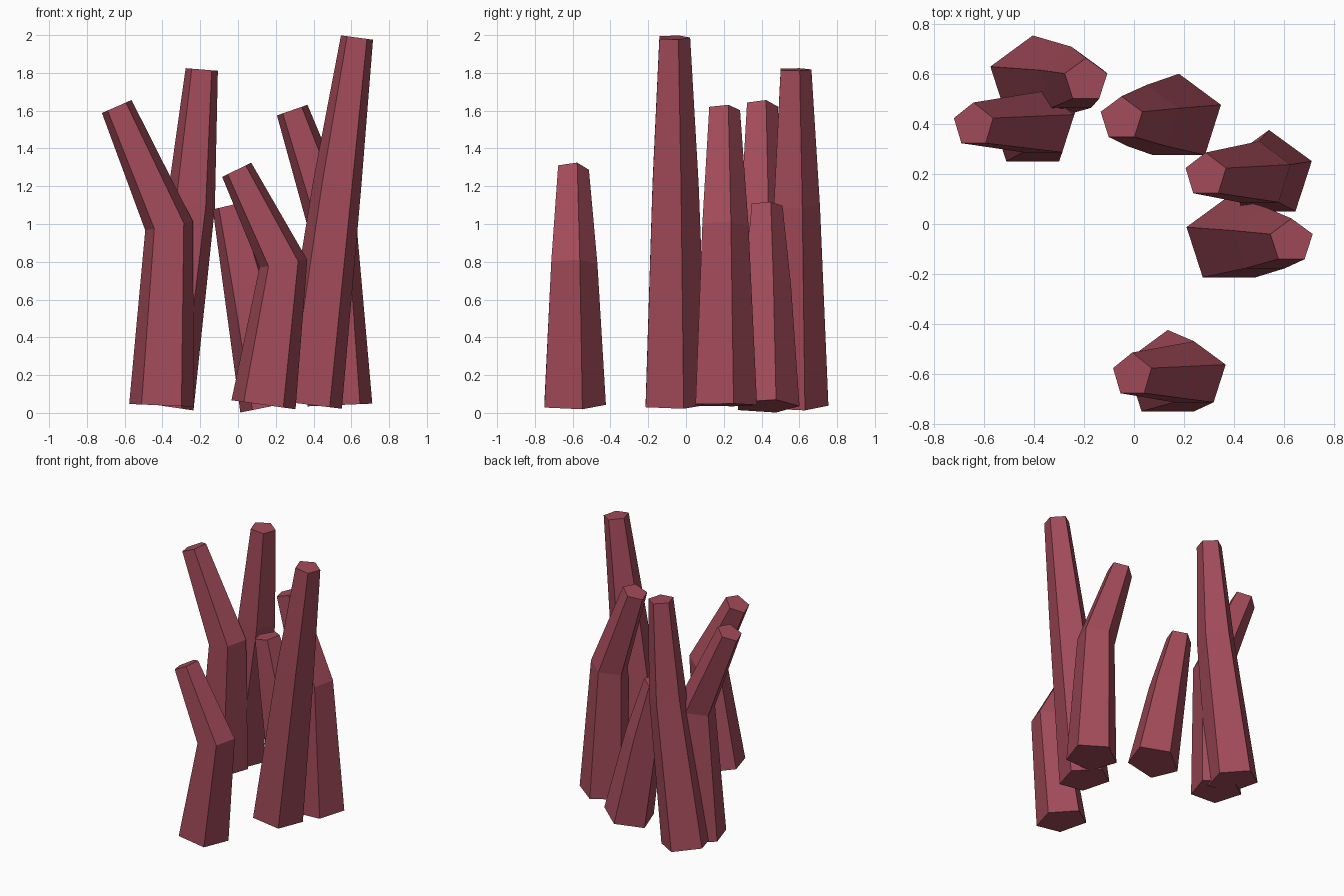
import bpy, bmesh, math
from mathutils import Vector, Matrix

if "Cube" in bpy.data.objects:
    bpy.data.objects.remove(bpy.data.objects["Cube"])

SIDES = 5
RADII = (0.18, 0.135, 0.09)

mat = bpy.data.materials.new("dark_red")
mat.diffuse_color = (0.36, 0.07, 0.10, 1)
mat.use_nodes = True
mat.node_tree.nodes["Principled BSDF"].inputs["Base Color"].default_value = mat.diffuse_color


def stalk(name, y, path):
    """Tapered five-sided stalk following a bent (x, z) path at depth y."""
    pts = [Vector((x, y, z)) for x, z in path]
    lean = [math.atan2(b.x - a.x, b.z - a.z) for a, b in zip(pts, pts[1:])]
    tilts = (lean[0], sum(lean) / 2, lean[1])
    bm = bmesh.new()
    rings = []
    for p, r, t in zip(pts, RADII, tilts):
        rot = Matrix.Rotation(t, 3, 'Y')
        ring = []
        for i in range(SIDES):
            a = math.pi / 2 + i * 2 * math.pi / SIDES
            ring.append(bm.verts.new(p + rot @ Vector((r * math.cos(a), r * math.sin(a), 0))))
        rings.append(ring)
    # side walls and end caps
    for lo, hi in zip(rings, rings[1:]):
        for i in range(SIDES):
            j = (i + 1) % SIDES
            bm.faces.new((lo[i], lo[j], hi[j], hi[i]))
    bm.faces.new(rings[0][::-1])
    bm.faces.new(rings[-1])
    mesh = bpy.data.meshes.new(name)
    bm.to_mesh(mesh)
    bm.free()
    mesh.materials.append(mat)
    bpy.context.collection.objects.link(bpy.data.objects.new(name, mesh))


# each stalk: depth y, then base, bend and tip as (x, z)
stalk("front_stalk", -0.604, [(0.135, 0.043), (0.24, 0.79), (-0.007, 1.287)])
stalk("tall_stalk", -0.068, [(0.38, 0.043), (0.525, 1.21), (0.63, 1.987)])
stalk("left_stalk", 0.396, [(-0.405, 0.04), (-0.365, 0.99), (-0.642, 1.622)])
stalk("back_left_stalk", 0.574, [(-0.405, 0.038), (-0.25, 1.10), (-0.192, 1.818)])
stalk("back_short_stalk", 0.421, [(0.18, 0.036), (0.05, 0.675), (-0.05, 1.097)])
stalk("right_stalk", 0.196, [(0.54, 0.042), (0.50, 0.99), (0.287, 1.603)])
